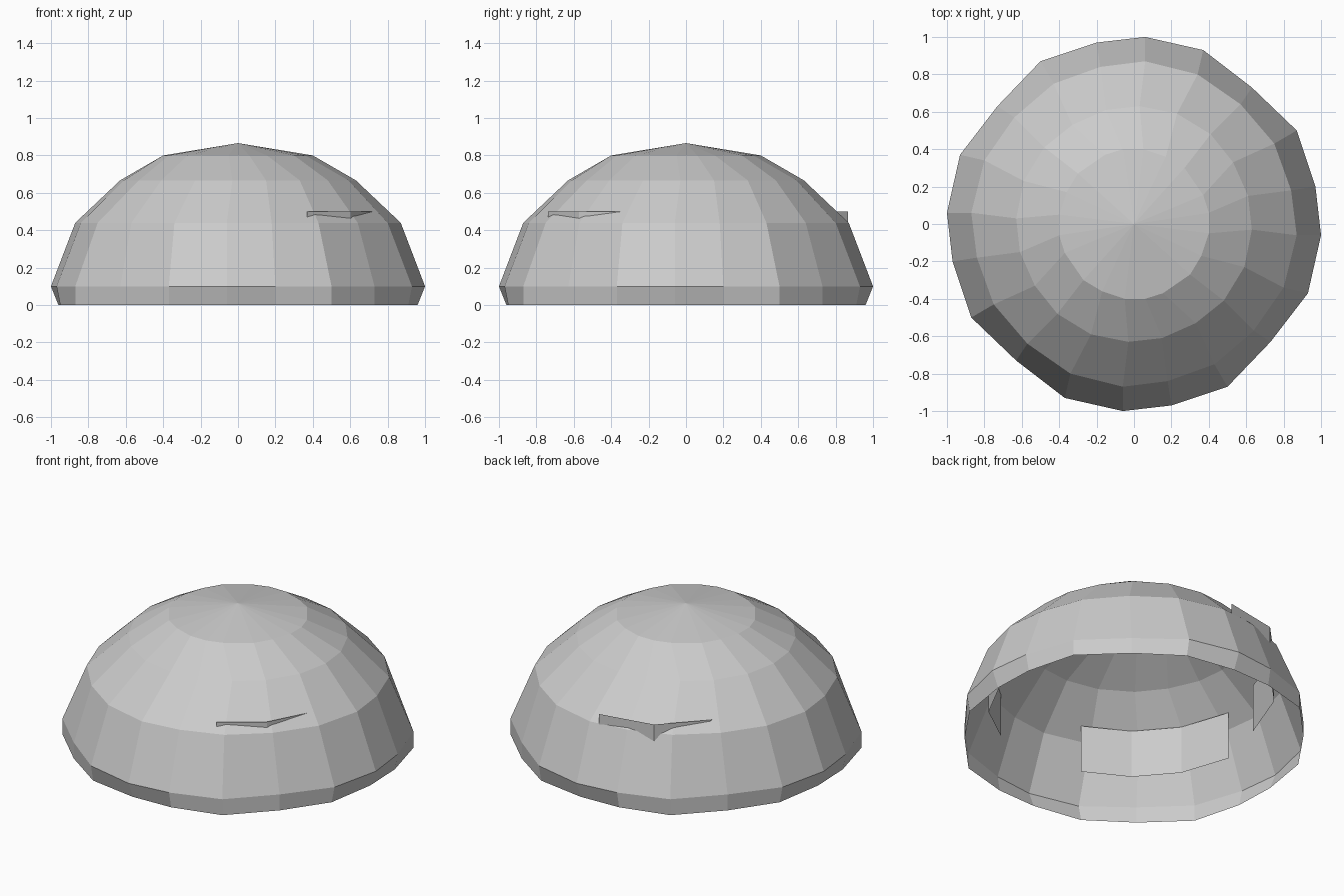
import bpy, bmesh
from math import cos, sin, radians

if "Cube" in bpy.data.objects:
    bpy.data.objects.remove(bpy.data.objects["Cube"])


def make_object(name, bm):
    bmesh.ops.recalc_face_normals(bm, faces=bm.faces)
    mesh = bpy.data.meshes.new(name)
    bm.to_mesh(mesh)
    bm.free()
    ob = bpy.data.objects.new(name, mesh)
    bpy.context.collection.objects.link(ob)
    return ob


def bridge(bm, a, b, closed):
    for i in range(len(a) if closed else len(a) - 1):
        j = (i + 1) % len(a)
        bm.faces.new((a[i], a[j], b[j], b[i]))


# Open dome shell: each ring is one quarter of a slightly uneven 20-gon, turned four times
RINGS = [
    (0.0, [(.96, -.06), (.95, .2), (.87, .5), (.63, .73), (.37, .91)]),
    (0.1, [(1.0, -.06), (.97, .2), (.87, .5), (.63, .73), (.37, .93)]),
    (0.44, [(.87, -.06), (.84, .18), (.75, .43), (.57, .64), (.34, .8)]),
    (0.667, [(.63, -.03), (.61, .15), (.53, .33), (.41, .48), (.23, .59)]),
    (0.8, [(.4, -.05), (.4, .06), (.37, .155), (.27, .3), (.17, .36)]),
]
bm = bmesh.new()
previous = None
for z, quarter in RINGS:
    ring = []
    for turn in range(4):
        c, s = [(1, 0), (0, 1), (-1, 0), (0, -1)][turn]
        ring += [bm.verts.new((x * c - y * s, x * s + y * c, z)) for x, y in quarter]
    if previous:
        bridge(bm, previous, ring, True)
    previous = ring
apex = bm.verts.new((0, 0, 0.866))
for i in range(len(previous)):
    bm.faces.new((previous[i], previous[(i + 1) % len(previous)], apex))
make_object("dome_shell", bm)


# Curved lining pads inside the dome, given as (angle, radius) along the wall
PADS = {
    "left_pad": [(187, .79), (210, .79), (231, .79), (252.5, .79)],
    "right_pad": [(296.5, .825), (316.5, .83), (336, .8), (358, .78)],
    "back_pad": [(90, .865), (113, .87), (135, .8), (162, .73)],
}
for name, points in PADS.items():
    bm = bmesh.new()
    rows = [[bm.verts.new((r * cos(radians(a)), r * sin(radians(a)), z)) for a, r in points]
            for z in (0.2, 0.5)]
    bridge(bm, rows[0], rows[1], False)
    make_object(name, bm)
